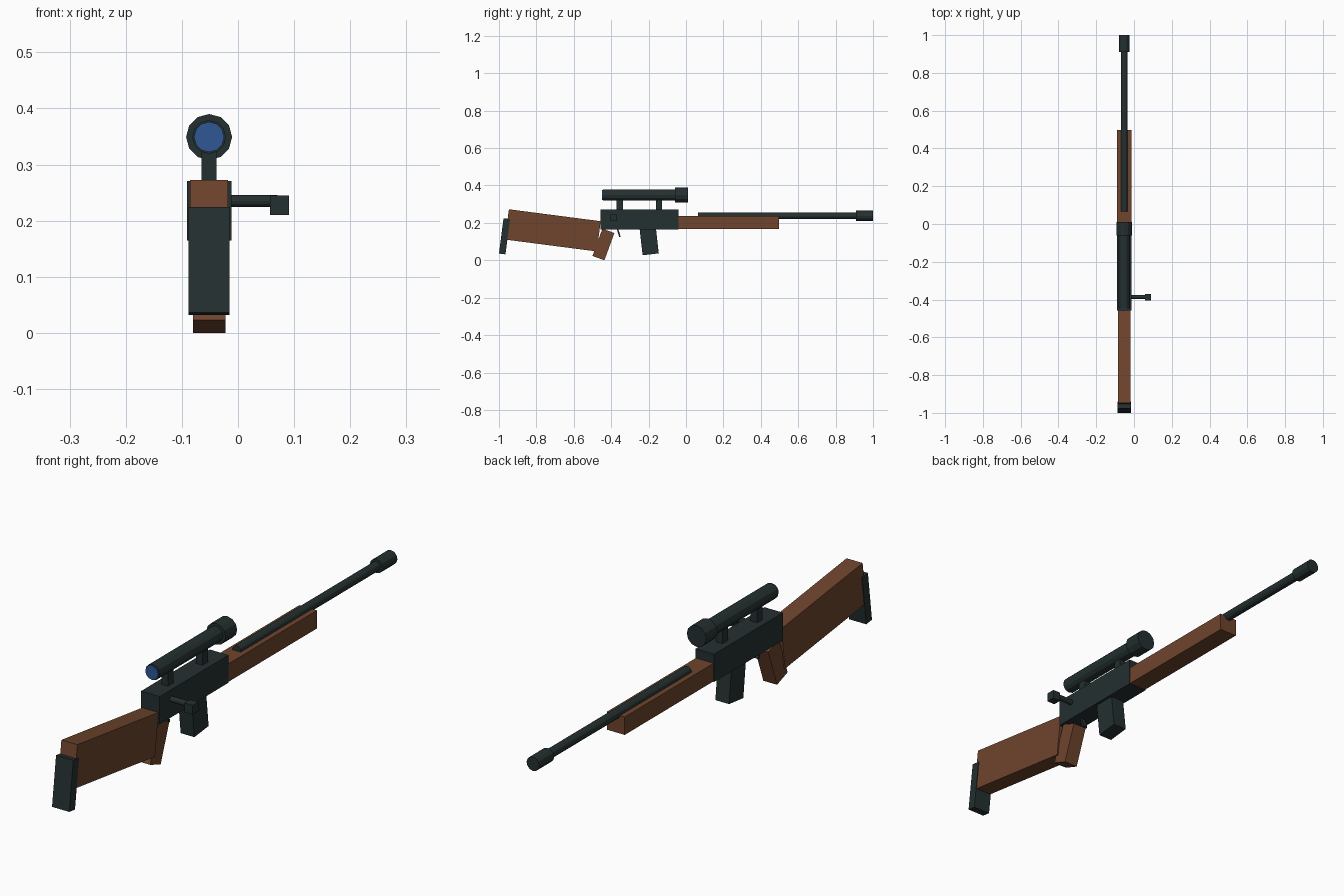
import bpy, math
from mathutils import Matrix, Vector

if "Cube" in bpy.data.objects:
    bpy.data.objects.remove(bpy.data.objects["Cube"])

CX = -0.0515  # centre plane of the rifle


def mat(name, rgb):
    m = bpy.data.materials.new(name)
    m.diffuse_color = (*rgb, 1)
    m.use_nodes = True
    m.node_tree.nodes["Principled BSDF"].inputs["Base Color"].default_value = m.diffuse_color
    return m


STEEL = mat("dark_steel", (0.018, 0.029, 0.030))
WOOD = mat("brown_wood", (0.156, 0.058, 0.026))
GLASS = mat("blue_glass", (0.029, 0.095, 0.30))


def finish(ob, name, m):
    ob.name = name
    ob.data.materials.append(m)
    return ob


def box(name, m, x, y, z):
    """Box from (min, max) pairs on each axis."""
    lo, hi = Vector((x[0], y[0], z[0])), Vector((x[1], y[1], z[1]))
    bpy.ops.mesh.primitive_cube_add(size=1)
    ob = bpy.context.object
    ob.data.transform(Matrix.Translation((lo + hi) / 2) @ Matrix.Diagonal((*(hi - lo), 1)))
    return finish(ob, name, m)


def tilted(name, m, width, corner, length, height, deg):
    """Box whose lower rear corner is at (y, z), turned about x by deg."""
    ob = box(name, m, (-width / 2, width / 2), (0, length), (0, height))
    ob.data.transform(Matrix.Translation((CX, *corner)) @ Matrix.Rotation(math.radians(deg), 4, 'X'))
    return ob


def tube(name, m, r, a, b, sides=12):
    """Cylinder from point a to point b."""
    a, b = Vector(a), Vector(b)
    bpy.ops.mesh.primitive_cylinder_add(vertices=sides, radius=r, depth=(b - a).length)
    ob = bpy.context.object
    rot = (b - a).to_track_quat('Z', 'Y').to_matrix().to_4x4()
    ob.data.transform(Matrix.Translation((a + b) / 2) @ rot)
    return finish(ob, name, m)


def along(name, m, r, y0, y1, z):
    return tube(name, m, r, (CX, y0, z), (CX, y1, z))


# receiver and fore stock
box("receiver", STEEL, (-0.091, -0.012), (-0.457, -0.04), (0.165, 0.271))
box("fore_stock", WOOD, (-0.089, -0.014), (-0.045, 0.498), (0.167, 0.236))

# barrel and muzzle
along("barrel", STEEL, 0.018, 0.065, 0.93, 0.238)
along("muzzle", STEEL, 0.027, 0.91, 1.0, 0.238)

# scope with lens and mounts
along("scope_tube", STEEL, 0.030, -0.444, -0.03, 0.349)
along("scope_objective", STEEL, 0.041, -0.06, 0.01, 0.349)
along("scope_lens", GLASS, 0.027, -0.449, -0.442, 0.349)
for i, y in enumerate((-0.354, -0.144)):
    box(f"scope_mount_{i + 1}", STEEL, (CX - 0.0135, CX + 0.0135), (y - 0.0165, y + 0.0165), (0.265, 0.335))

# shoulder stock, butt pad and grip
tilted("shoulder_stock", WOOD, 0.068, (-0.968, 0.111), 0.495, 0.163, -7.4)
tilted("butt_pad", STEEL, 0.073, (-1.0, 0.036), 0.035, 0.19, -7.4)
tilted("grip", WOOD, 0.058, (-0.500, 0.0233), 0.068, 0.155, -20)

# magazine and trigger
tilted("magazine", STEEL, 0.058, (-0.232, 0.027), 0.087, 0.15, 6.5)
tilted("trigger", STEEL, 0.018, (-0.357, 0.124), 0.008, 0.06, 17)

# bolt handle
tube("bolt_rod", STEEL, 0.0107, (-0.03, -0.386, 0.235), (0.07, -0.386, 0.235))
box("bolt_knob", STEEL, (0.057, 0.091), (-0.405, -0.370), (0.21, 0.245))
